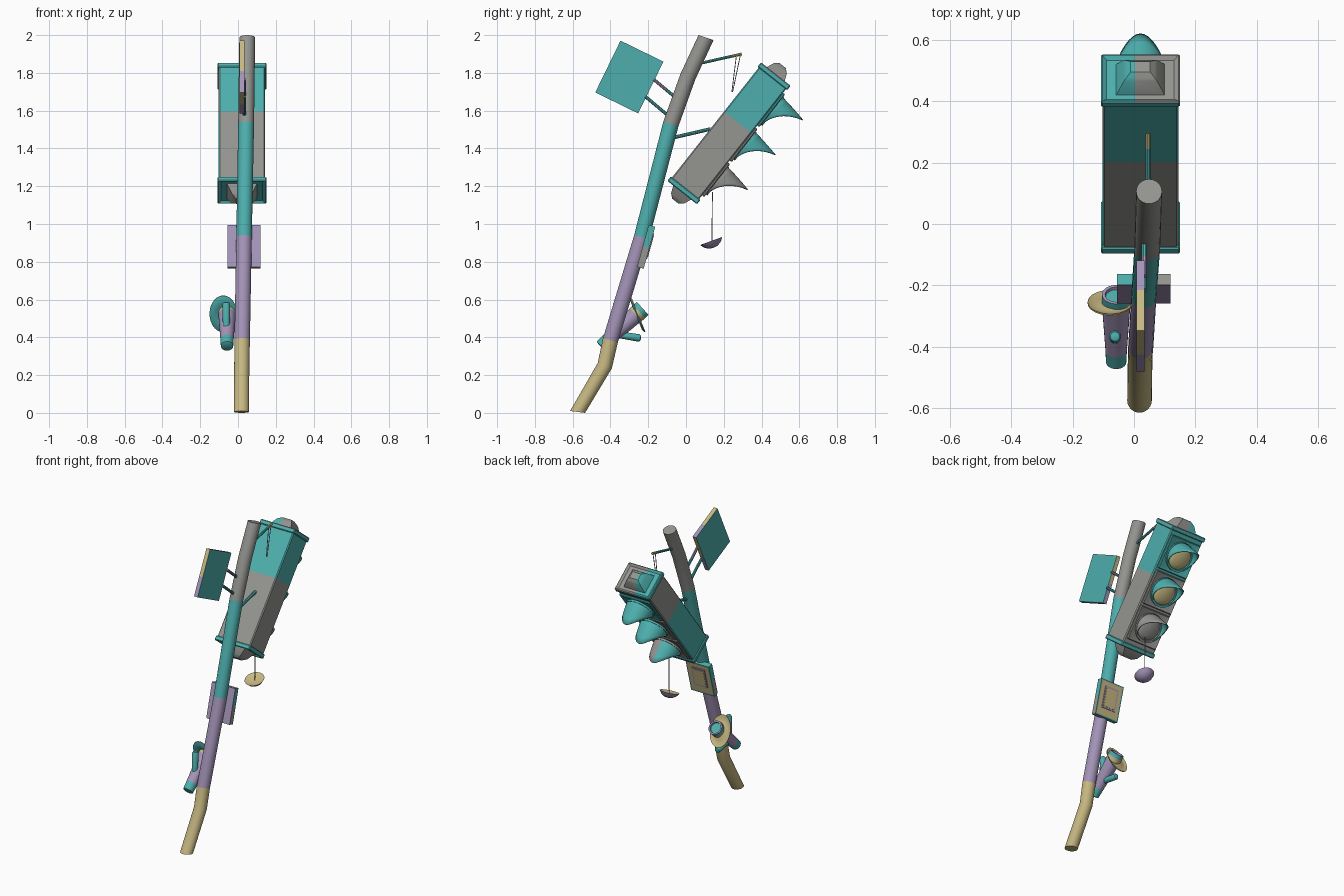
import bpy, bmesh, math
from mathutils import Matrix, Vector

if "Cube" in bpy.data.objects:
    bpy.data.objects.remove(bpy.data.objects["Cube"])

COLORS = {"teal": (0.075, 0.43, 0.42), "grey": (0.30, 0.30, 0.285),
          "purple": (0.37, 0.295, 0.48), "tan": (0.57, 0.48, 0.225)}
MATS = {}
for key, rgb in COLORS.items():
    MATS[key] = bpy.data.materials.new(key)
    MATS[key].diffuse_color = (*rgb, 1)


def finish(name, bm, rule, M=Matrix(), recalc=True):
    """Colour faces by rule(centre, normal) in local space, then place."""
    if recalc:
        bmesh.ops.recalc_face_normals(bm, faces=bm.faces)
    bm.normal_update()
    keys = list(COLORS)
    for f in bm.faces:
        c = rule if isinstance(rule, str) else rule(f.calc_center_median(), f.normal)
        f.material_index = keys.index(c)
    me = bpy.data.meshes.new(name)
    bm.transform(M)
    bm.to_mesh(me)
    bm.free()
    for k in keys:
        me.materials.append(MATS[k])
    ob = bpy.data.objects.new(name, me)
    bpy.context.collection.objects.link(ob)
    return ob


def box(name, M, centre, size, rule, cuts=(), bevel=0, taper=None, steps=()):
    """Box in frame M; taper scales the +z/-z end, steps inset that end."""
    bm = bmesh.new()
    bmesh.ops.create_cube(bm, size=1)
    bmesh.ops.scale(bm, vec=size, verts=bm.verts)
    end = 1
    if taper:
        end = taper[1]
        for v in bm.verts:
            if v.co.z * end > 0:
                v.co.x *= taper[0]
                v.co.y *= taper[0]
    if bevel:
        bmesh.ops.bevel(bm, geom=bm.edges[:], offset=bevel, segments=1, affect='EDGES')
    for axis, inset, depth in steps:
        bm.normal_update()
        f = max(bm.faces, key=lambda f: f.normal.dot(Vector(axis)) + f.calc_area()
                if f.normal.dot(Vector(axis)) > 0.99 else -1)
        bmesh.ops.inset_region(bm, faces=[f], thickness=inset, depth=0)
        bmesh.ops.translate(bm, vec=Vector(axis) * depth, verts=f.verts)
    for co, no in cuts:
        bmesh.ops.bisect_plane(bm, geom=bm.verts[:] + bm.edges[:] + bm.faces[:],
                               plane_co=co, plane_no=no)
    return finish(name, bm, rule, M @ Matrix.Translation(centre))


def loft(name, rings, bands, cap_end=None, n=20):
    """Skin rings (x, y, z, tilt, rx, rv); bands colours each section."""
    bm = bmesh.new()
    loops, made = [], {}
    for x, y, z, t, rx, rv in rings:
        loops.append([bm.verts.new((x + rx * math.cos(a), y + rv * math.sin(a) * math.cos(t),
                                    z - rv * math.sin(a) * math.sin(t)))
                      for a in (2 * math.pi * i / n for i in range(n))])
    order = []
    for A, B, c in zip(loops, loops[1:], bands):
        for i in range(n):
            j = (i + 1) % n
            bm.faces.new((A[i], B[i], B[j], A[j]))
            order.append(c)
    bm.faces.new(loops[0])
    bm.faces.new(loops[-1][::-1])
    order += [bands[0], cap_end or bands[-1]]
    it = iter(order)
    return finish(name, bm, lambda c, nn: next(it))


def lathe(name, origin, tilt, profile, bands, sx=1, cap_end=None, n=20):
    x, y, z = origin
    rings = [(x, y + h * math.sin(tilt), z + h * math.cos(tilt), tilt, r * sx, r) for h, r in profile]
    return loft(name, rings, bands, cap_end, n)


def rod(name, x, a, b, r, bands, n=10):
    """Straight rod between two (y, z) points, equal colour bands."""
    d = Vector(b) - Vector(a)
    k = len(bands)
    return lathe(name, (x, *a), math.atan2(d.x, d.y),
                 [(d.length * i / k, r) for i in range(k + 1)], bands, n=n)


def frame(x, y, z, deg):
    return Matrix.Translation((x, y, z)) @ Matrix.Rotation(math.radians(-deg), 4, 'X')


# Bent pole
pole = [(.018, -.574, .005, 7, .04), (.02, -.43, .25, 21, .04), (.022, -.40, .385, 16, .041),
        (.032, -.235, .93, 16, .041), (.043, -.08, 1.53, 18, .042), (.046, .01, 1.78, 22, .042),
        (.049, .106, 1.987, 18, .042)]
loft("pole", [(x, y, z, math.radians(t), r, r) for x, y, z, t, r in pole],
     ["tan", "tan", "purple", "teal", "grey", "grey"], n=24)

# Signal housing: colours swap between the two ends and the two sides
ANG = 38.3
B = frame(.021, .2275, 1.48, ANG)


def housing(c, n):
    top = c.z > .075
    if n.x < -.7:
        top = not top
    return "teal" if top else "grey"


box("signal_housing", B, (0, 0, 0), (.246, .184, .76), housing, cuts=[((0, 0, .075), (0, 0, 1))], bevel=.006)
half = lambda c, n: "teal" if c.x < -.017 else "grey"
split = [((-.017, 0, 0), (1, 0, 0))]
box("top_rim", B, (0, 0, .385), (.258, .2, .03),
    lambda c, n: half(c, n) if n.z > .3 or abs(c.z) < .012 and abs(n.x) < .1 and abs(c.y) < .09 else "teal",
    cuts=split, bevel=.005, steps=[((0, 0, 1), .02, -.01)])
box("bottom_rim", B, (0, 0, -.385), (.258, .2, .03), "teal", bevel=.005, steps=[((0, 0, -1), .02, -.01)])
for s, nm in ((1, "top_cap"), (-1, "bottom_cap")):
    rule = half if s > 0 else "grey"
    box(nm, B, (0, 0, s * .413), (.16, .13, .05), rule, cuts=split, taper=(.68, s),
        steps=[((0, 0, s), .012, .008), ((0, 0, s), .02, .012)])

# Three lamp sections with plate, bezel, lens and visor
for i, name in enumerate(("lower", "middle", "upper")):
    zc = (i - 1) * .235
    box(name + "_door", B, (0, .098, zc), (.226, .016, .222), "teal" if i == 2 else "grey",
        bevel=.005, steps=[((0, 1, 0), .012, -.004)])
    tilt = math.radians(ANG + 90)
    o = B @ Vector((0, .098, zc))
    lathe(name + "_bezel", o, tilt, [(0, .094), (.016, .094), (.016, .082), (.008, .08)],
          ["grey"] * 3 if i < 1 else ["teal"] * 3, n=28)
    lens = "tan" if i else "grey"
    lathe(name + "_lens", o, tilt, [(.005, .08), (.016, .07), (.024, .045), (.028, .015), (.0285, .002)],
          [lens] * 4, n=28)
    bm = bmesh.new()
    N, S, grid = 32, 4, []
    for k in range(N):
        a = 2 * math.pi * k / N
        L = .012 + .153 * ((1 + math.cos(a)) / 2) ** 1.8
        col = []
        for j in range(S + 1):
            h = L * j / S
            r = .09 - .028 * (h / .165) ** 1.2
            col.append(bm.verts.new((r * math.sin(a), .098 + h, zc + r * math.cos(a))))
        grid.append(col)
    for k in range(N):
        A, C = grid[k], grid[(k + 1) % N]
        for j in range(S):
            bm.faces.new((A[j], A[j + 1], C[j + 1], C[j]))
    ob = finish(name + "_visor", bm, (lambda c, n: "teal" if c.x < 0 else "grey") if i == 0 else "teal", B)
    mod = ob.modifiers.new("shell", 'SOLIDIFY')
    mod.thickness = .005
    mod.offset = 0

# Square sign with two-colour edges
S = frame(.021, -.30, 1.778, 26)


def sign_rule(c, n):
    if abs(n.x) > .5:
        return "teal"
    first = c.y < .02 if abs(n.z) > .5 else c.z > -.025
    return "tan" if first else "purple"


box("sign", S, (0, 0, 0), (.027, .253, .305), sign_rule,
    cuts=[((0, .02, 0), (0, 1, 0)), ((0, 0, -.025), (0, 0, 1))])
rod("sign_bracket_upper", .034, (-.17, 1.765), (-.05, 1.665), .009, ["purple", "teal"])
rod("sign_bracket_lower", .034, (-.215, 1.675), (-.09, 1.57), .009, ["teal", "teal"])

# Housing brackets and hanging wires
rod("bracket_upper", .046, (.05, 1.845), (.295, 1.9), .008, ["purple", "teal", "teal", "teal", "tan"])
rod("bracket_lower", .04, (-.09, 1.452), (.13, 1.503), .01, ["teal", "teal"])
rod("wire_left", .042, (.266, 1.885), (.243, 1.70), .0025, ["purple"], n=6)
rod("wire_right", .045, (.288, 1.895), (.247, 1.70), .0025, ["purple"], n=6)

# Hanging bowl
rod("bowl_wire", .03, (.137, .895), (.14, 1.17), .0025, ["grey"], n=6)
lathe("bowl", (.03, .133, .91), math.radians(-20),
      [(-.038, .004), (-.034, .026), (-.02, .048), (0, .062), (-.006, .05), (-.012, .02)],
      ["purple"] * 3 + ["tan"] * 2, cap_end="tan", n=24)

# Control box on the pole
C = frame(.031, -.211, .879, 15.4)


def control_rule(c, n):
    if n.y < -.5:
        return "purple"
    if n.y > .5:
        if abs(c.x) < .05 and abs(c.z) < .08:
            return "tan"
        return "teal" if c.z < -.02 or c.x < -.03 else "grey"
    if abs(n.z) > .5:
        return "teal" if c.x < 0 else "grey"
    return "teal" if c.z > 0 else "grey"


box("control_box", C, (0, 0, 0), (.174, .036, .23), control_rule,
    cuts=[((0, 0, 0), (0, 0, 1)), ((0, 0, 0), (1, 0, 0))], steps=[((0, 1, 0), .012, 0)])
box("control_screen", C, (0, .019, .01), (.1, .006, .14), "purple")
box("control_screen_inner", C, (0, .021, .01), (.082, .006, .118), "tan")

# Torch with oval flared shade and two handles
T = math.atan2(41, 37)
lathe("torch", (-.058, -.452, .352), T,
      [(0, .028), (.003, .033), (.055, .035), (.25, .046), (.275, .047), (.30, .046), (.30, .036), (.29, .034)],
      ["teal", "teal", "purple", "tan", "teal", "purple", "purple"], cap_end="teal", n=24)
lathe("torch_shade", (-.078, -.262, .522), math.radians(68),
      [(.004, .03), (-.004, .06), (-.004, .085), (.004, .104), (.009, .104), (.003, .085), (.003, .06), (.012, .03)],
      ["teal"] * 3 + ["tan"] * 4, sx=.7, n=28)
for nm, a, b in (("front_handle", (-.345, .412), (-.238, .395)), ("rear_handle", (-.372, .43), (-.366, .588))):
    d = Vector(b) - Vector(a)
    lathe(nm, (-.062, *a), math.atan2(d.x, d.y),
          [(0, .018), (d.length - .012, .02), (d.length - .003, .015), (d.length, .006)], ["teal"] * 3, n=16)

bpy.ops.object.select_all(action='SELECT')
bpy.context.view_layer.objects.active = bpy.data.objects["pole"]
bpy.ops.object.shade_smooth_by_angle(angle=math.radians(32))

for m in bpy.data.materials:
    if m.users and not m.is_grease_pencil:
        m.use_nodes = True
        m.node_tree.nodes["Principled BSDF"].inputs["Base Color"].default_value = m.diffuse_color
